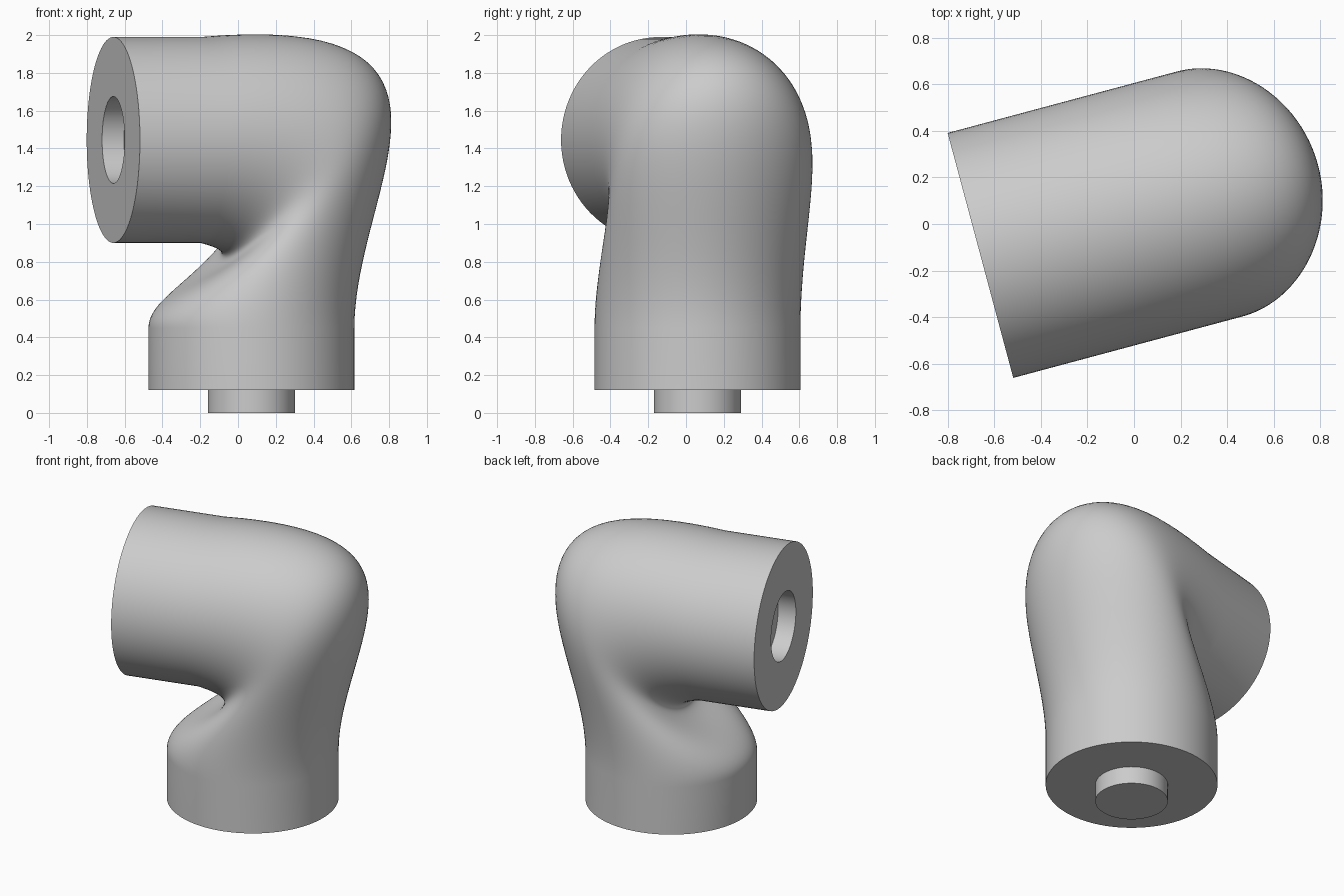
import bpy, bmesh, math
from mathutils import Vector

cube = bpy.data.objects.get("Cube")
if cube:
    bpy.data.objects.remove(cube)

SEGMENTS, STEPS = 96, 40
RADIUS, PIN_RADIUS, PIN_LENGTH = 0.545, 0.23, 0.12
MOUTH = Vector((-0.66, -0.135, 0))          # centre of the open end, on the ground
AXIS_X = Vector((math.cos(math.radians(15)), math.sin(math.radians(15)), 0))
AXIS_Y = Vector((-AXIS_X.y, AXIS_X.x, 0))
FOOT_U, FOOT_TOP = 0.757, 0.45              # upright end
MOUTH_Z, MOUTH_U = 1.445, 0.48              # level end
ANGLES = [2 * math.pi * i / SEGMENTS for i in range(SEGMENTS)]


def place(u, v, z):
    return MOUTH + AXIS_X * u + AXIS_Y * v + Vector((0, 0, z))


def upright_ring(radius, z):
    return [place(FOOT_U + radius * math.cos(a), radius * math.sin(a), z) for a in ANGLES]


def level_ring(radius, u):
    return [place(u, radius * math.sin(a), MOUTH_Z + radius * math.cos(a)) for a in ANGLES]


def bend_ring(t):
    # Each point follows a cubic curve from the upright end to the level end
    ring = []
    for a in ANGLES:
        c = math.cos(a)
        rise, reach, bulge = 0.495 + 0.255 * c, 1.03 + 0.6 * c, 0.02 + 0.12 * c
        u0, z1 = FOOT_U + RADIUS * c, MOUTH_Z + RADIUS * c
        s = 1 - t
        w = (s ** 3, 3 * t * s * s, 3 * t * t * s, t ** 3)
        u = u0 * (w[0] + w[1]) + (MOUTH_U + reach) * w[2] + MOUTH_U * w[3]
        z = FOOT_TOP * w[0] + (FOOT_TOP + rise) * w[1] + (z1 + bulge) * w[2] + z1 * w[3]
        ring.append(place(u, RADIUS * math.sin(a), z))
    return ring


# Pin, foot, bend, arm and socket as one continuous skin
rings = [upright_ring(PIN_RADIUS, 0), upright_ring(PIN_RADIUS, PIN_LENGTH),
         upright_ring(RADIUS, PIN_LENGTH)]
rings += [bend_ring(i / STEPS) for i in range(STEPS + 1)]
rings += [level_ring(RADIUS, 0), level_ring(PIN_RADIUS, 0), level_ring(PIN_RADIUS, PIN_LENGTH)]

bm = bmesh.new()
loops = [[bm.verts.new(p) for p in ring] for ring in rings]
for low, high in zip(loops, loops[1:]):
    for i in range(SEGMENTS):
        j = (i + 1) % SEGMENTS
        bm.faces.new((low[i], low[j], high[j], high[i]))
bm.faces.new(loops[0][::-1])
bm.faces.new(loops[-1])
bmesh.ops.recalc_face_normals(bm, faces=bm.faces)
mesh = bpy.data.meshes.new("elbow_joint")
bm.to_mesh(mesh)
bm.free()

# Plain grey finish
grey = bpy.data.materials.new("plain_grey")
grey.use_nodes = True
colour = (0.6, 0.6, 0.6, 1)
grey.diffuse_color = colour
grey.node_tree.nodes["Principled BSDF"].inputs["Base Color"].default_value = colour
mesh.materials.append(grey)

elbow = bpy.data.objects.new("elbow_joint", mesh)
bpy.context.collection.objects.link(elbow)
bpy.context.view_layer.objects.active = elbow
elbow.select_set(True)
bpy.ops.object.shade_smooth_by_angle(angle=math.radians(40))
